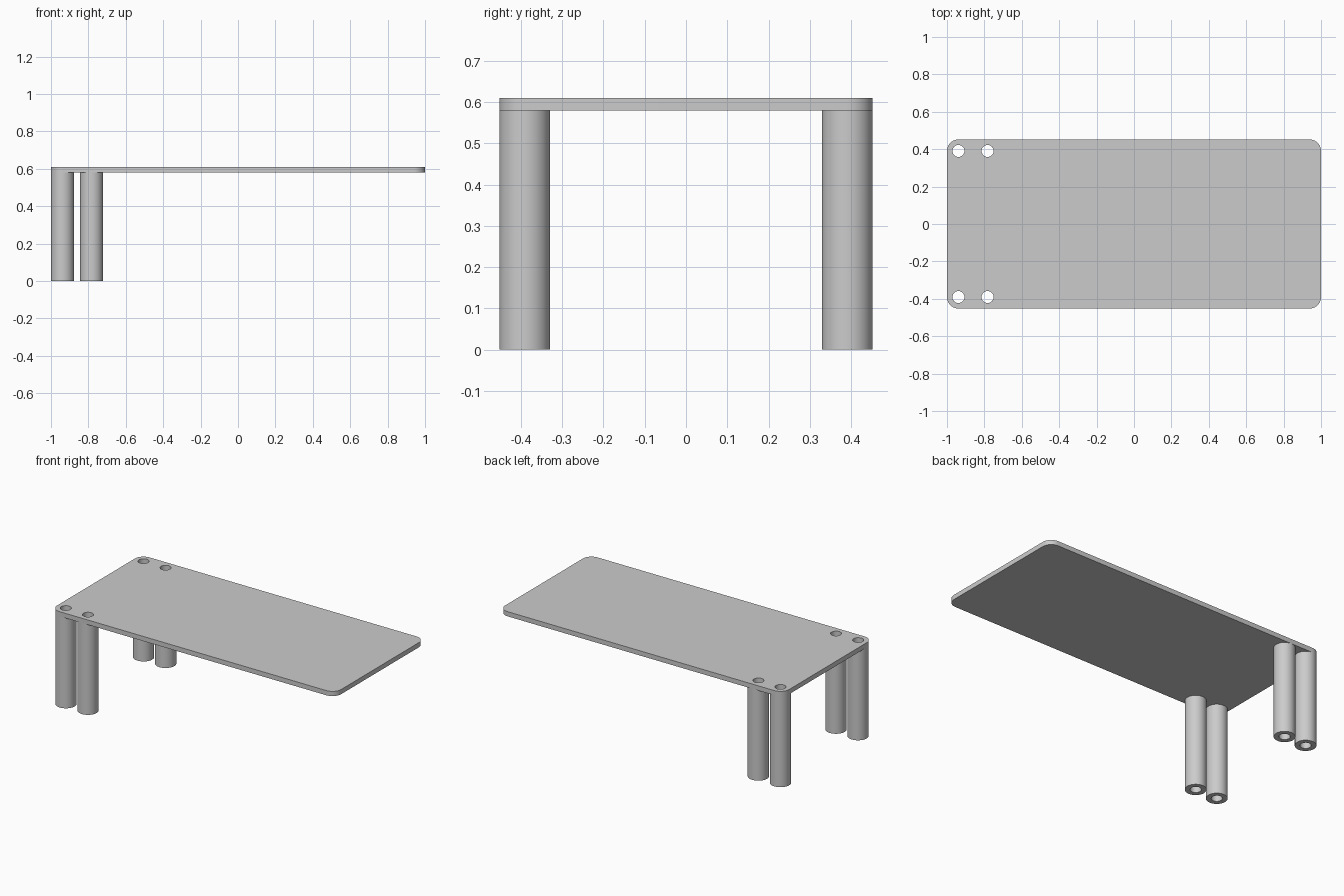
import bpy, bmesh
from math import cos, sin, pi, radians

if "Cube" in bpy.data.objects:
    bpy.data.objects.remove(bpy.data.objects["Cube"], do_unlink=True)

HALF_L, HALF_W = 1.0, 0.452
LEG_R, BORE_R = 0.0615, 0.032
LEG_TOP, TOP = 0.58, 0.61
LEG_Y = HALF_W - LEG_R
LEG_XS = {"outer": -HALF_L + LEG_R, "inner": -0.783}
SIDES = {"front": -1, "back": 1}

grey = bpy.data.materials.new("plain grey")
grey.use_nodes = True
grey.diffuse_color = (0.6, 0.6, 0.6, 1)
grey.node_tree.nodes["Principled BSDF"].inputs["Base Color"].default_value = (0.6, 0.6, 0.6, 1)


def circle(cx, cy, r, n=48):
    return [(cx + r * cos(2 * pi * i / n), cy + r * sin(2 * pi * i / n)) for i in range(n)]


def rounded_rectangle(hx, hy, r, n=12):
    points = []
    for k, (sx, sy) in enumerate([(1, 1), (-1, 1), (-1, -1), (1, -1)]):
        for i in range(n + 1):
            a = (k + i / n) * pi / 2
            points.append((sx * (hx - r) + r * cos(a), sy * (hy - r) + r * sin(a)))
    return points


def extruded(name, loops, z0, z1):
    """Solid between two heights; the first loop is the outline, the rest are holes."""
    bm = bmesh.new()
    edges = []
    for loop in loops:
        verts = [bm.verts.new((x, y, z0)) for x, y in loop]
        edges += [bm.edges.new((verts[i - 1], verts[i])) for i in range(len(verts))]
    bmesh.ops.triangle_fill(bm, edges=edges, use_beauty=True, use_dissolve=False)
    result = bmesh.ops.extrude_face_region(bm, geom=bm.faces[:], use_keep_orig=True)
    moved = [g for g in result["geom"] if isinstance(g, bmesh.types.BMVert)]
    bmesh.ops.translate(bm, verts=moved, vec=(0, 0, z1 - z0))
    bmesh.ops.recalc_face_normals(bm, faces=bm.faces[:])
    mesh = bpy.data.meshes.new(name)
    bm.to_mesh(mesh)
    bm.free()
    mesh.materials.append(grey)
    obj = bpy.data.objects.new(name, mesh)
    bpy.context.collection.objects.link(obj)
    bpy.ops.object.select_all(action="DESELECT")
    obj.select_set(True)
    bpy.context.view_layer.objects.active = obj
    bpy.ops.object.shade_smooth_by_angle(angle=radians(30))


# Hollow legs, paired at both corners of one end
bores = []
for side, s in SIDES.items():
    for place, x in LEG_XS.items():
        bore = circle(x, s * LEG_Y, BORE_R)
        bores.append(bore)
        extruded(f"{side}_{place}_leg", [circle(x, s * LEG_Y, LEG_R), bore], 0, LEG_TOP)

# Table top with the leg bores running through it
extruded("table_top", [rounded_rectangle(HALF_L, HALF_W, LEG_R)] + bores, LEG_TOP, TOP)
